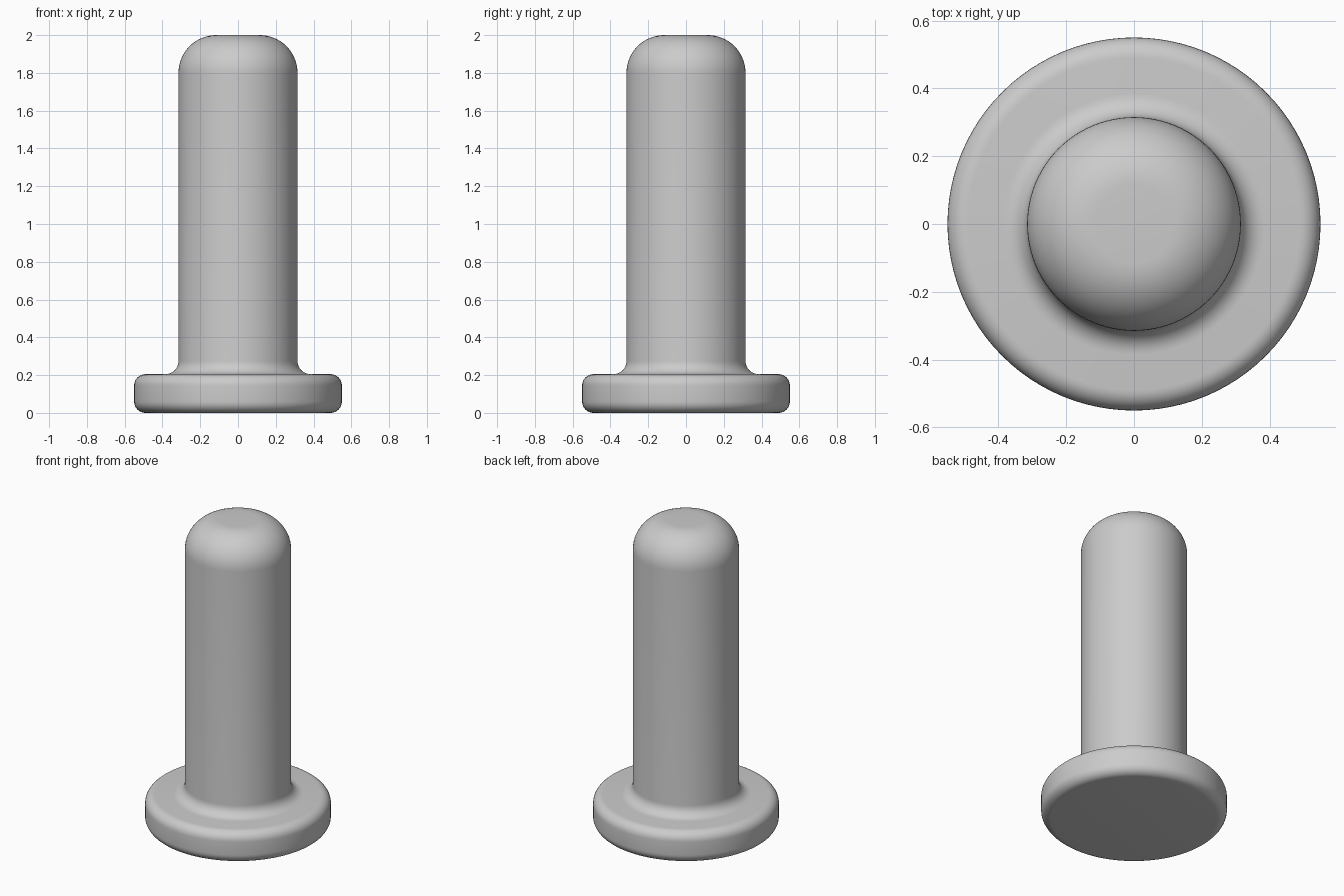
import bpy, bmesh
from math import cos, sin, radians, tau

cube = bpy.data.objects.get("Cube")
if cube:
    bpy.data.objects.remove(cube, do_unlink=True)

SEGMENTS = 96
BASE_R, BASE_H, BASE_ROUND = 0.55, 0.205, 0.06
SHAFT_R, FILLET = 0.315, 0.07
TOP, DOME = 2.0, 0.2

grey = bpy.data.materials.new("plain grey")
grey.use_nodes = True
colour = (0.6, 0.6, 0.6, 1)
grey.diffuse_color = colour
grey.node_tree.nodes["Principled BSDF"].inputs["Base Color"].default_value = colour


def arc(cx, cz, r, start, end, steps):
    """Points of an arc in the (radius, height) plane."""
    angles = [radians(start + (end - start) * i / steps) for i in range(steps + 1)]
    return [(cx + r * cos(a), cz + r * sin(a)) for a in angles]


# Outline from the underside to the top: rounded flange, fillet, shaft, domed end
edge = BASE_R - BASE_ROUND
profile = (arc(edge, BASE_ROUND, BASE_ROUND, -90, 0, 8)
           + arc(edge, BASE_H - BASE_ROUND, BASE_ROUND, 0, 90, 8)
           + arc(SHAFT_R + FILLET, BASE_H + FILLET, FILLET, 270, 180, 8)
           + arc(SHAFT_R - DOME, TOP - DOME, DOME, 0, 90, 16))

# Revolve the outline and cap both ends
bm = bmesh.new()
rings = [[bm.verts.new((r * cos(tau * i / SEGMENTS), r * sin(tau * i / SEGMENTS), z))
          for i in range(SEGMENTS)] for r, z in profile]
for low, high in zip(rings, rings[1:]):
    for i in range(SEGMENTS):
        j = (i + 1) % SEGMENTS
        bm.faces.new((low[i], low[j], high[j], high[i]))
bm.faces.new(rings[0][::-1])
bm.faces.new(rings[-1])
mesh = bpy.data.meshes.new("flanged_pin")
bm.to_mesh(mesh)
bm.free()
mesh.materials.append(grey)

pin = bpy.data.objects.new("flanged_pin", mesh)
bpy.context.collection.objects.link(pin)
bpy.ops.object.select_all(action='DESELECT')
pin.select_set(True)
bpy.context.view_layer.objects.active = pin
bpy.ops.object.shade_smooth_by_angle(angle=radians(30))
